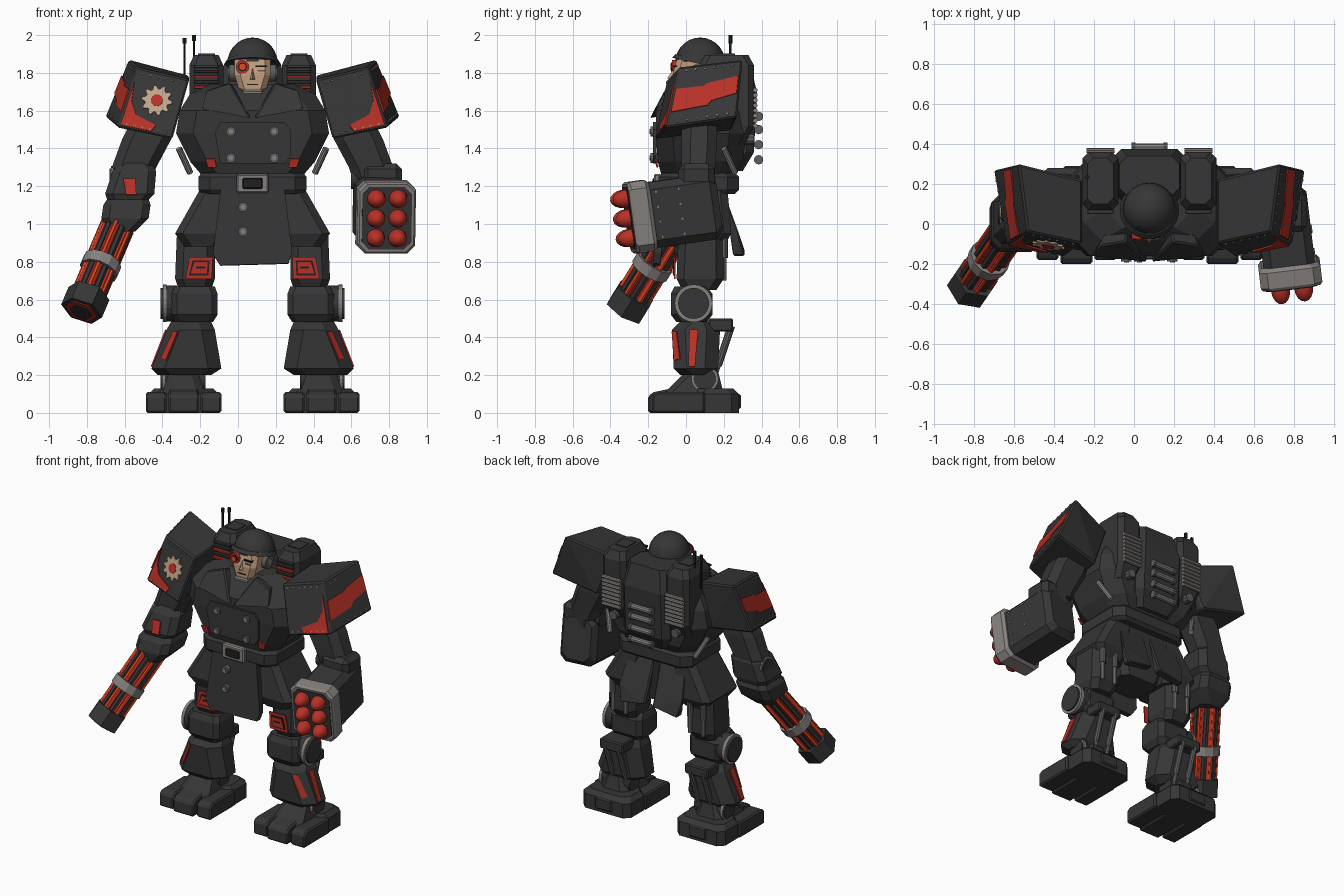
import bpy, bmesh, math
from mathutils import Vector, Matrix

if "Cube" in bpy.data.objects:
    bpy.data.objects.remove(bpy.data.objects["Cube"])

CENTRE = 0.077          # the body stands a little off centre because of the long gun arm
LEFT, RIGHT, BOTH = (1,), (-1,), (1, -1)


def material(name, *rgb):
    mat = bpy.data.materials.new(name)
    mat.use_nodes = True
    mat.diffuse_color = (*rgb, 1)
    mat.node_tree.nodes["Principled BSDF"].inputs["Base Color"].default_value = (*rgb, 1)
    return mat


charcoal = material("charcoal armour", .037, .037, .038)
black = material("black trim", .014, .014, .015)
red = material("red paint", .48, .03, .02)
orange = material("glowing orange", .9, .07, .015)
grey = material("grey metal", .24, .22, .21)
dull = material("dull steel", .11, .11, .11)
skin = material("skin", .54, .34, .21)
cream = material("cream paint", .55, .38, .26)


def finish(bm, name, mat, sides, bevel=0, smooth=False):
    """Turn a bmesh into one object per side; sides hold the x sign."""
    for s in sides:
        part = bm.copy()
        bmesh.ops.scale(part, vec=(s, 1, 1), verts=part.verts)
        bmesh.ops.recalc_face_normals(part, faces=part.faces)
        suffix = "" if len(sides) == 1 else ("_left" if s > 0 else "_right")
        mesh = bpy.data.meshes.new(name + suffix)
        part.to_mesh(mesh)
        part.free()
        mesh.materials.append(mat)
        for poly in mesh.polygons:
            poly.use_smooth = smooth
        obj = bpy.data.objects.new(name + suffix, mesh)
        obj.location.x = CENTRE
        bpy.context.collection.objects.link(obj)
        if bevel:
            mod = obj.modifiers.new("edge", "BEVEL")
            mod.width, mod.segments, mod.limit_method = bevel, 1, "ANGLE"
    bm.free()


def stack(name, mat, rings, c=.04, sides=LEFT, matrix=None):
    """Loft of chamfered rectangles: (z, x0, x1, y0, y1), or (z, half_x, y0, y1)."""
    bm = bmesh.new()
    loops = []
    for z, *r in rings:
        x0, x1, y0, y1 = r if len(r) == 4 else (-r[0], *r)
        pts = [(x0 + c, y0), (x1 - c, y0), (x1, y0 + c), (x1, y1 - c),
               (x1 - c, y1), (x0 + c, y1), (x0, y1 - c), (x0, y0 + c)]
        loops.append([bm.verts.new((x, y, z)) for x, y in pts])
    for lo, hi in zip(loops, loops[1:]):
        for i in range(8):
            j = (i + 1) % 8
            bm.faces.new((lo[i], lo[j], hi[j], hi[i]))
    bm.faces.new(loops[0])
    bm.faces.new(loops[-1])
    if matrix:
        bm.transform(matrix)
    finish(bm, name, mat, sides)


def hull(name, mat, points, sides=LEFT, bevel=.008):
    bm = bmesh.new()
    verts = [bm.verts.new(p) for p in points]
    bmesh.ops.convex_hull(bm, input=verts)
    bmesh.ops.dissolve_limit(bm, angle_limit=.05, verts=bm.verts, edges=bm.edges)
    finish(bm, name, mat, sides, bevel)


def box(name, mat, x0, x1, y0, y1, z0, z1, sides=LEFT, bevel=.008):
    hull(name, mat, [(x, y, z) for x in (x0, x1) for y in (y0, y1) for z in (z0, z1)], sides, bevel)


def plate(name, mat, points, sides=LEFT, thick=.009):
    """Thin sheet centred on a flat outline."""
    bm = bmesh.new()
    face = bm.faces.new([bm.verts.new(p) for p in points])
    face.normal_update()
    push = face.normal * thick
    bmesh.ops.translate(bm, verts=bm.verts, vec=-push / 2)
    new = bmesh.ops.extrude_face_region(bm, geom=[face], use_keep_orig=True)["geom"]
    bmesh.ops.translate(bm, vec=push, verts=[v for v in new if isinstance(v, bmesh.types.BMVert)])
    finish(bm, name, mat, sides)


def rods(name, mat, segments, r, r2=None, n=10, sides=LEFT):
    bm = bmesh.new()
    for a, b in segments:
        a, b = Vector(a), Vector(b)
        turn = (b - a).to_track_quat("Z", "Y").to_matrix().to_4x4()
        bmesh.ops.create_cone(bm, cap_ends=True, segments=n, radius1=r, radius2=r if r2 is None else r2,
                              depth=(b - a).length, matrix=Matrix.Translation((a + b) / 2) @ turn)
    finish(bm, name, mat, sides)


def bar(name, mat, x0, x1, y, z, r, sides=LEFT, n=20):
    rods(name, mat, [((x0, y, z), (x1, y, z))], r, n=n, sides=sides)


def normal(quad):
    """Unit normal of four corners listed clockwise as seen from outside."""
    return (quad[2] - quad[0]).cross(quad[1] - quad[3]).normalized()


def on(quad, u, v, lift=.003):
    """Point across and down a four-cornered face, raised towards the outside."""
    return quad[0].lerp(quad[1], u).lerp(quad[3].lerp(quad[2], u), v) + normal(quad) * lift


# Feet: three toes, heel and ankle
for toe, x0, x1, top, tip in (("inner", .16, .28, .11, -.18), ("middle", .28, .45, .15, -.2), ("outer", .45, .57, .11, -.18)):
    hull(toe + "_toe", charcoal, [(x, y, z) for x in (x0 + .005, x1 - .005)
         for y, z in ((tip, 0), (tip, .09), (tip + .03, .11), (.02, top), (.1, 0), (.1, top))], BOTH, .01)
stack("heel", charcoal, [(0, .18, .55, .06, .28), (.1, .18, .55, .06, .28), (.13, .21, .52, .06, .25)], sides=BOTH)
box("heel_spur", charcoal, .3, .43, .2, .29, .02, .1, BOTH)
stack("ankle_cover", charcoal, [(.1, .25, .48, -.12, .2), (.22, .29, .44, 0, .17)], sides=BOTH)
bar("ankle_ring", grey, .46, .48, .1, .18, .072, BOTH)
bar("ankle_joint", charcoal, .25, .487, .1, .18, .06, BOTH)

# Lower legs with two red stripes each
stack("shin", charcoal, [(.2, .22, .5, -.03, .15), (.235, .165, .535, -.065, .17), (.44, .2, .455, -.075, .18),
                         (.485, .22, .43, -.03, .16)], .07, BOTH)
corner = [Vector(p) for p in ((.385, -.075, .44), (.455, -.005, .44), (.535, .005, .235), (.465, -.065, .235))]
flank = [corner[1], Vector((.455, .11, .44)), Vector((.535, .1, .235)), corner[2]]
plate("shin_front_stripe", red, [on(corner, u, v) for u, v in ((.05, .05), (.4, .05), (.55, .75), (.1, .8))], BOTH)
plate("shin_side_stripe", red, [on(flank, u, v) for u, v in ((.2, .01), (.6, .01), (.45, .96), (.08, .96))], BOTH)
box("shin_bracket", charcoal, .24, .42, .12, .25, .43, .5, BOTH)
rods("shin_pistons", dull, [((x, .24, .46), (x, .17, .25)) for x in (.28, .38)], .02, sides=BOTH)
rods("shin_piston_rods", grey, [((x, .19, .3), (x, .14, .16)) for x in (.28, .38)], .012, sides=BOTH)
stack("knee", charcoal, [(.48, .21, .41, -.05, .11), (.52, .185, .43, -.08, .14), (.63, .185, .43, -.08, .14),
                         (.67, .2, .41, -.06, .11)], .03, BOTH)
bar("knee_drum", charcoal, .4, .455, .04, .58, .095, BOTH, 24)
bar("knee_ring", grey, .455, .475, .04, .58, .1, BOTH, 24)
bar("knee_disc", charcoal, .455, .487, .04, .58, .082, BOTH, 24)

# Thighs with framed red panels
stack("thigh", charcoal, [(.65, .22, .39, -.02, .16), (.71, .2, .41, -.05, .2), (.96, .2, .4, -.04, .2)], sides=BOTH)
for label, mat, inset, y in (("panel", red, 0, -.06), ("panel_recess", black, .018, -.064), ("panel_core", red, .027, -.068)):
    plate("thigh_" + label, mat, [(.215 + inset, y, .71 + inset), (.355 - inset, y, .71 + inset),
          (.335 - inset, y, .825 - inset), (.21 + inset, y, .825 - inset)], BOTH)
box("thigh_panel_slot", black, .25, .3, -.075, -.06, .765, .775, BOTH, 0)
rods("thigh_pistons", grey, [((x, .2, .95), (x, .2, .7)) for x in (.25, .35)], .014, sides=BOTH)
rods("thigh_sleeves", dull, [((x, .2, .95), (x, .2, .82)) for x in (.25, .35)], .022, sides=BOTH)

# Coat skirt and belt
stack("pelvis", charcoal, [(.84, .14, -.06, .17), (1.18, .25, -.1, .22)])
plate("front_skirt", charcoal, [(-.17, -.13, 1.18), (.17, -.13, 1.18), (.21, -.15, .85), (.19, -.155, .79),
                                (-.17, -.155, .78), (-.21, -.15, .84)], thick=.04)
stack("side_skirt", charcoal, [(.88, .17, .36, -.1, .2), (.95, .15, .41, -.13, .24), (1.18, .1, .28, -.1, .22)], sides=BOTH)
hull("coat_tail", charcoal, [(.02, .2, 1.17), (.22, .2, 1.17), (.03, .31, .86), (.22, .31, .83), (.03, .25, .86),
                             (.22, .25, .83), (.25, .28, .95)], BOTH)
stack("belt", charcoal, [(1.16, .27, -.13, .26), (1.18, .285, -.145, .28), (1.25, .285, -.145, .28),
                         (1.27, .27, -.13, .26)], .06)
box("buckle", grey, -.085, .085, -.17, -.13, 1.165, 1.265)
box("buckle_centre", black, -.055, .055, -.177, -.14, 1.185, 1.245)

# Torso, chest panel, lapels and buttons
stack("torso", charcoal, [(1.26, .27, -.13, .26), (1.33, .33, -.15, .3), (1.48, .405, -.16, .32),
                          (1.6, .385, -.16, .32), (1.69, .33, -.08, .3), (1.74, .22, -.02, .25)], .09)
plate("chest_panel", charcoal, [(x * s, -.165, z) for s, x, z in ((-1, .17, 1.54), (-1, .2, 1.48), (-1, .17, 1.32),
      (1, .17, 1.32), (1, .2, 1.36), (1, .2, 1.5), (1, .17, 1.54))], thick=.02)
hull("lapel", charcoal, [(.01, -.19, 1.56), (.27, -.165, 1.61), (.24, -.11, 1.71), (.12, -.09, 1.75),
                         (.01, -.13, 1.57), (.27, -.11, 1.61), (.23, -.05, 1.7), (.11, -.04, 1.74)], BOTH)
plate("chest_trim", red, [(.19, -.152, 1.3), (.235, -.15, 1.3), (.25, -.162, 1.345), (.2, -.162, 1.345)], BOTH)
buttons = [(s * .115, z) for s in BOTH for z in (1.35, 1.49)] + [(-.05, 1.09), (-.05, .96)]
rods("button_rims", dull, [((x, -.14, z), (x, -.187, z)) for x, z in buttons], .026, n=12)
rods("button_centres", grey, [((x, -.14, z), (x, -.193, z)) for x, z in buttons], .013, n=8)
rods("waist_piston", grey, [((.39, .2, 1.4), (.33, .26, 1.27))], .017, sides=BOTH)

# Backpack, vent pods, exhaust bars and antennas
stack("backpack", charcoal, [(1.28, .14, .1, .3), (1.38, .18, .1, .36), (1.7, .18, .1, .375), (1.85, .15, .14, .34)])
stack("vent_pod", charcoal, [(1.42, .17, .32, .12, .31), (1.52, .155, .335, .07, .36), (1.84, .155, .335, .07, .36),
                             (1.895, .18, .31, .1, .33)], .03, BOTH)
plate("pod_hatch", charcoal, [(x, y, 1.897) for x, y in ((.2, .16), (.29, .16), (.29, .26), (.2, .26))], BOTH)
for i in range(5):
    z = 1.725 + i * .027
    box("pod_slat_%d" % i, red if i in (0, 2) else charcoal, .18, .31, .05, .09, z - .007, z + .007, BOTH, .002)
rods("pod_ribs", grey, [((.175, .367, 1.52 + i * .027), (.315, .367, 1.52 + i * .027)) for i in range(8)], .0125, n=8, sides=BOTH)
rods("pod_end_cap", dull, [((.24, .3, 1.45), (.24, .36, 1.45))], .03, sides=BOTH)
levels = (1.34, 1.42, 1.5, 1.57)
rods("back_bars", grey, [((-.08, .385, z), (.08, .385, z)) for z in levels], .02)
rods("back_bar_ends", dull, [((.07, .385, z), (.09, .385, z)) for z in levels], .025, sides=BOTH)
masts = ((-.36, 1.985), (-.31, 2))
rods("antennas", black, [((x, .235, 1.75), (x, .235, top)) for x, top in masts], .007, n=6)
rods("antenna_tips", black, [((x, .235, top - .03), (x, .235, top)) for x, top in masts], .011, n=6)

# Head and helmet
stack("collar", charcoal, [(1.62, .15, -.09, .22), (1.72, .13, -.02, .2)])
stack("head", skin, [(1.66, .05, -.06, .1), (1.72, .075, -.07, .13), (1.79, .095, -.07, .15), (1.87, .095, -.05, .15)], .03)
hull("nose", skin, [(-.018, -.06, 1.765), (.018, -.06, 1.765), (0, -.1, 1.77), (0, -.06, 1.83)], bevel=0)
box("chin_guard", grey, -.055, .055, -.08, -.03, 1.67, 1.71)
box("mouth", black, -.03, .03, -.075, -.06, 1.735, 1.741, bevel=0)
box("brow", black, .015, .075, -.07, -.04, 1.83, 1.84, bevel=0)
box("eye", dull, .025, .065, -.07, -.05, 1.808, 1.816, bevel=0)
for label, mat, r, y in (("rim", red, .036, -.075), ("ring", black, .024, -.079), ("lens", orange, .017, -.083)):
    rods("eyepiece_" + label, mat, [((-.053, -.02, 1.832), (-.053, y, 1.832))], r, n=12)
bar("earpiece", dull, .08, .125, .06, 1.8, .045, BOTH)
bar("earpiece_centre", grey, .1, .13, .06, 1.8, .025, BOTH)
bm = bmesh.new()
bmesh.ops.create_uvsphere(bm, u_segments=28, v_segments=14, radius=.132, matrix=Matrix.Translation((0, .075, 1.855)))
bmesh.ops.bisect_plane(bm, geom=bm.verts[:] + bm.edges[:] + bm.faces[:], plane_co=(0, 0, 1.86),
                       plane_no=(0, 0, -1), clear_outer=True)
finish(bm, "helmet", charcoal, LEFT, smooth=True)
rods("helmet_brim", charcoal, [((0, .07, 1.848), (0, .075, 1.87))], .148, .134, 28)

# Shoulder pads with painted corners, rivets and a gear plate
front = [Vector(p) for p in ((.335, -.1, 1.765), (.61, -.04, 1.83), (.715, -.105, 1.51), (.425, -.165, 1.45))]
back = [Vector(p) for p in ((.335, .22, 1.785), (.655, .3, 1.87), (.78, .27, 1.565), (.445, .24, 1.495))]
outer = [front[1], back[1], back[2], front[2]]
hull("shoulder_pad", charcoal, front + back, BOTH, .01)
plate("pad_corner_paint", red, [on(front, u, v) for u, v in ((.96, .25), (.9, .55), (.75, .74), (.35, .84),
                                                             (.4, .95), (.96, .95))], BOTH)
plate("pad_side_paint", red, [on(outer, u, v) for u, v in ((.03, .37), (.45, .38), (.5, .34), (.96, .28), (.96, .58),
                                                           (.6, .65), (.55, .72), (.03, .75))], BOTH)
spots = [(q, i / 7, v) for q in (front, outer) for i in range(1, 7) for v in (.08, .92)]
rods("pad_rivets", grey, [(on(q, u, v, -.01), on(q, u, v, .008)) for q, u, v in spots], .006, n=6, sides=BOTH)
mid, across = on(front, .46, .45, .006), (front[1] - front[0]).normalized()
up = across.cross(normal(front))
teeth = [(.082 if i % 4 < 2 else .063, i * math.tau / 40) for i in range(40)]
plate("gear_plate", cream, [mid + (across * math.cos(a) + up * math.sin(a)) * r for r, a in teeth], RIGHT)
rods("gear_hub", red, [(mid, on(front, .46, .45, .014))], .032, n=16, sides=RIGHT)

# Upper arms and elbows
stack("upper_arm", charcoal, [(1.24, .53, .74, -.02, .15), (1.3, .51, .745, -.025, .155), (1.45, .43, .69, -.025, .165),
                              (1.62, .38, .6, -.02, .16)], .05, BOTH)
bar("elbow_ring", grey, .735, .75, .06, 1.24, .068, BOTH)
bar("elbow_cap", charcoal, .52, .757, .06, 1.24, .055, BOTH)

# Gun arm: forearm, rotary barrels and hexagonal muzzle
stack("gun_forearm", charcoal, [(.96, .62, .77, -.13, .05), (1.03, .55, .8, -.14, .12), (1.1, .54, .79, -.12, .15),
      (1.13, .55, .77, -.09, .14), (1.16, .52, .78, -.1, .15), (1.28, .51, .74, -.06, .16), (1.33, .54, .7, -.02, .14)], sides=RIGHT)
plate("forearm_paint", red, [(.615, -.106, 1.155), (.67, -.106, 1.155), (.685, -.08, 1.24), (.62, -.08, 1.24)], RIGHT)
a, b = Vector((.71, -.04, 1.0)), Vector((.905, -.325, .54))
axis = (b - a).normalized()
side = axis.cross((0, 0, 1)).normalized()
lift = side.cross(axis)


def along(t, r=0, angle=0):
    return a.lerp(b, t) + (side * math.cos(angle) + lift * math.sin(angle)) * r


def barrels(r, phase):
    turns = [math.tau * i / 6 + phase for i in range(6)]
    return [(along(0, r, t), along(.9, r, t)) for t in turns]


rods("gun_core", black, [(along(-.1), along(.9))], .065, sides=RIGHT)
rods("gun_barrels", red, barrels(.067, 0), .024, n=8, sides=RIGHT)
rods("gun_glow", orange, barrels(.085, 0), .0125, n=6, sides=RIGHT)
rods("gun_spacers", charcoal, barrels(.072, math.pi / 6), .018, n=6, sides=RIGHT)
rods("gun_ring", grey, [(along(.43), along(.54))], .105, n=12, sides=RIGHT)
for label, mat, t0, t1, r in (("muzzle", charcoal, .8, 1, .115), ("muzzle_ring", red, .9, 1.01, .09),
                              ("muzzle_bore", charcoal, .9, 1.02, .062)):
    rods(label, mat, [(along(t0), along(t1))], r, n=6, sides=RIGHT)

# Launcher arm: boxed pod with six round-nosed rockets
box("launcher_wrist", charcoal, .58, .79, -.04, .15, 1.15, 1.32, bevel=.03)
aim = Matrix.Translation((.682, -.06, 1.065)) @ Matrix.Rotation(.12, 4, "Z") @ Matrix.Rotation(math.pi / 2 + .14, 4, "X")
for label, mat, rings in (
        ("launcher_body", charcoal, [(-.23, .1, .14), (-.19, .13, .175), (.15, .13, .175)]),
        ("launcher_frame", grey, [(.13, .14, .175), (.15, .155, .19), (.23, .155, .19), (.245, .145, .18)]),
        ("launcher_face", charcoal, [(.2, .132, .168), (.25, .132, .168)])):
    stack(label, mat, [(z, x, -y, y) for z, x, y in rings], matrix=aim)
bm = bmesh.new()
for x in (-.058, .058):
    for y in (-.105, 0, .105):
        bmesh.ops.create_uvsphere(bm, u_segments=14, v_segments=8, radius=.049, matrix=aim
                                  @ Matrix.Translation((x, y, .252)) @ Matrix.Diagonal((1, 1, 1.5, 1)))
finish(bm, "rockets", red, LEFT, smooth=True)
rods("launcher_rivets", grey, [(aim @ Vector((.12, y, z)), aim @ Vector((.136, y, z)))
                               for y in (-.12, -.04, .04, .12) for z in (-.02, .1)], .006, n=6)
